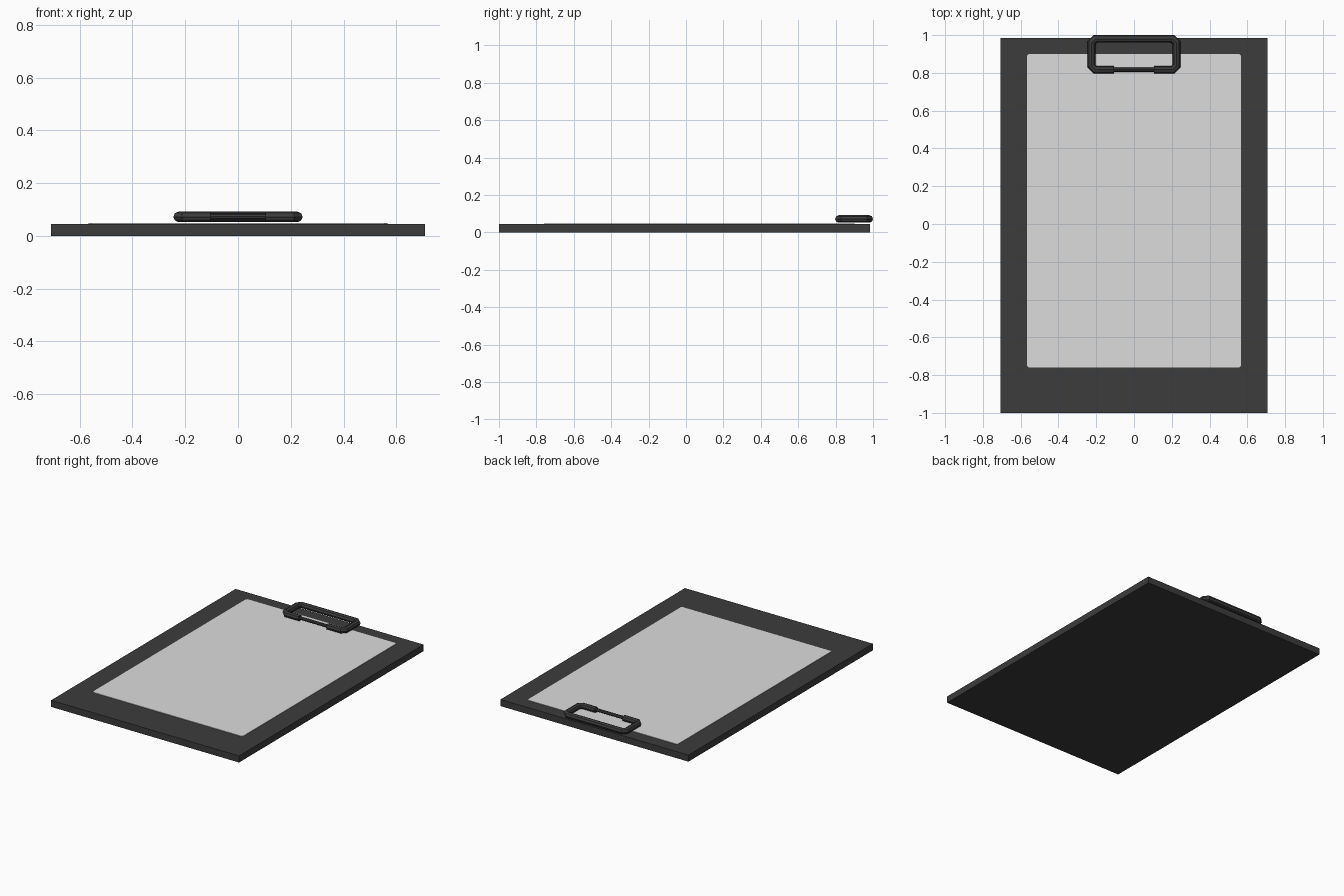
import bpy, bmesh, math
from mathutils import Vector

if "Cube" in bpy.data.objects:
    bpy.data.objects.remove(bpy.data.objects["Cube"])


def material(name, v):
    m = bpy.data.materials.new(name)
    m.diffuse_color = (v, v, v, 1)
    m.use_nodes = True
    m.node_tree.nodes["Principled BSDF"].inputs["Base Color"].default_value = m.diffuse_color
    return m


DARK = material("charcoal", 0.045)
PAPER = material("paper_white", 0.72)


def add_object(name, bm, mat):
    bmesh.ops.recalc_face_normals(bm, faces=bm.faces)
    me = bpy.data.meshes.new(name)
    bm.to_mesh(me)
    bm.free()
    me.materials.append(mat)
    ob = bpy.data.objects.new(name, me)
    bpy.context.collection.objects.link(ob)
    return ob


def slab(name, x, y0, y1, z0, z1, mat, cut=0.0):
    """Flat plate, symmetric in x, with optional clipped corners."""
    bm = bmesh.new()
    bmesh.ops.create_cube(bm, size=1)
    for v in bm.verts:
        v.co = Vector((2 * x * v.co.x, (y0 + y1) / 2 + (y1 - y0) * v.co.y,
                       (z0 + z1) / 2 + (z1 - z0) * v.co.z))
    if cut:
        edges = [e for e in bm.edges if abs(e.verts[0].co.z - e.verts[1].co.z) > 1e-5]
        bmesh.ops.bevel(bm, geom=edges, offset=cut, segments=1, affect='EDGES')
    return add_object(name, bm, mat)


def rod(name, path, z, radius, mat, sides=8):
    """Mitred tube along an open path lying flat at height z."""
    bm = bmesh.new()
    pts = [Vector(p) for p in path]
    rings = []
    for i, p in enumerate(pts):
        a = (p - pts[max(i - 1, 0)]).normalized()
        b = (pts[min(i + 1, len(pts) - 1)] - p).normalized()
        t = (a + b).normalized()
        ref = a if a.length else b
        n = Vector((t.y, -t.x)) / t.dot(ref)
        ring = []
        for k in range(sides):
            ang = 2 * math.pi * k / sides
            q = p + n * radius * math.cos(ang)
            ring.append(bm.verts.new((q.x, q.y, z + radius * math.sin(ang))))
        rings.append(ring)
    for r, s in zip(rings, rings[1:]):
        for k in range(sides):
            j = (k + 1) % sides
            bm.faces.new((r[k], r[j], s[j], s[k]))
    bm.faces.new(rings[0])
    bm.faces.new(rings[-1])
    return add_object(name, bm, mat)


# Backing board and sheet of paper
slab("board", 0.708, -1.0, 0.985, 0.0, 0.045, DARK)
slab("paper", 0.566, -0.76, 0.90, 0.045, 0.048, PAPER, cut=0.01)

# Clip: heavy wire loop, open at the front, mirrored from its right half
half = [(0.105, 0.817), (0.205, 0.817), (0.225, 0.837), (0.225, 0.96), (0.205, 0.98)]
rod("clip_loop", half + [(-x, y) for x, y in reversed(half)], 0.072, 0.02, DARK)

# Thin bar that bridges the gap in the loop
rod("clip_bar", [(-0.115, 0.817), (0.115, 0.817)], 0.073, 0.011, DARK)
